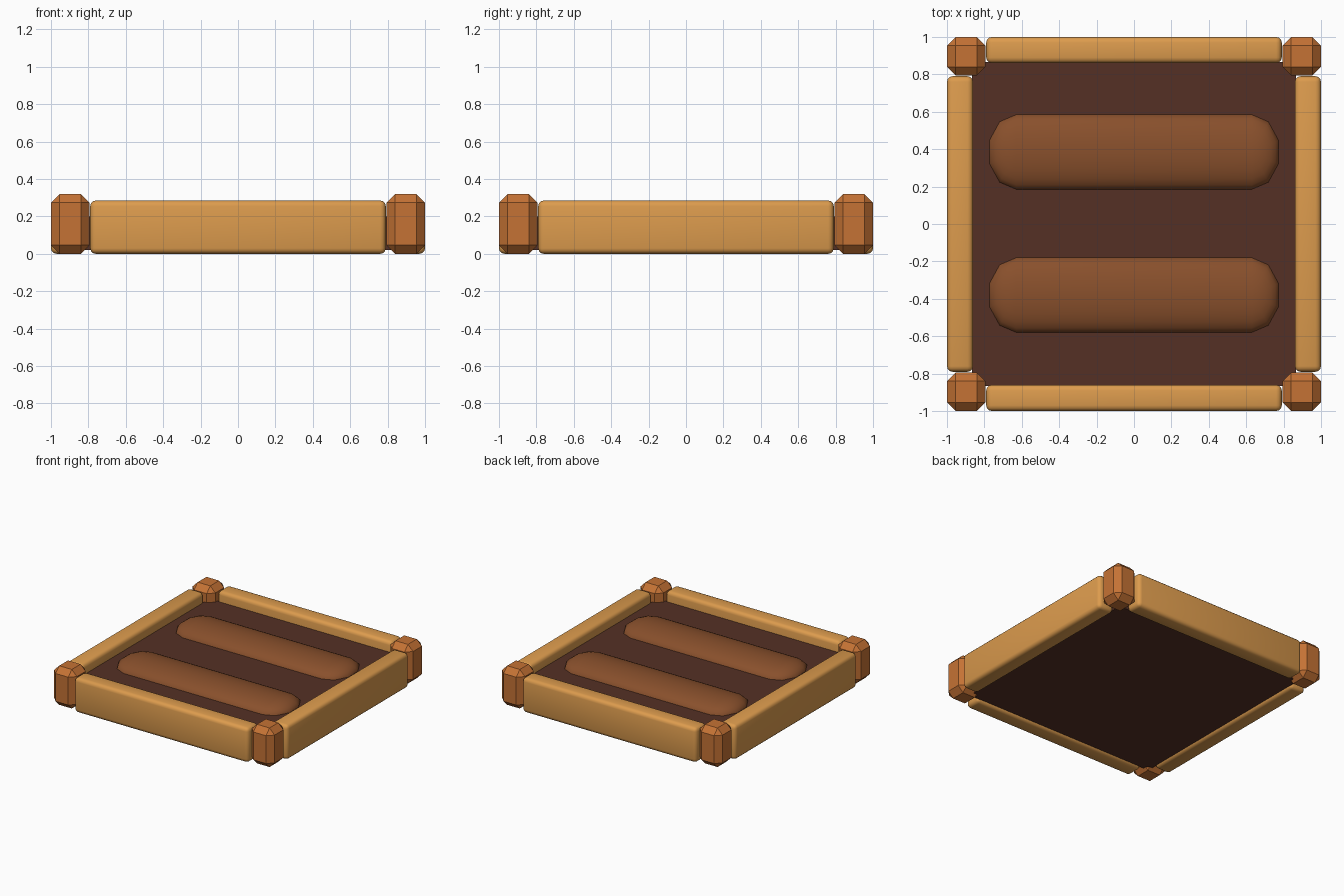
import bpy, bmesh
from math import cos, sin, pi, radians

if "Cube" in bpy.data.objects:
    bpy.data.objects.remove(bpy.data.objects["Cube"])


def material(name, rgb):
    m = bpy.data.materials.new(name)
    m.diffuse_color = (*rgb, 1)
    m.use_nodes = True
    m.node_tree.nodes["Principled BSDF"].inputs["Base Color"].default_value = m.diffuse_color
    return m


PLANK = material("plank_wood", (0.72, 0.33, 0.075))
POST = material("post_wood", (0.56, 0.17, 0.035))
SOIL = material("dark_soil", (0.09, 0.03, 0.018))
MOUND = material("loose_soil", (0.25, 0.08, 0.025))


def finish(name, bm, mat, smooth=True):
    bmesh.ops.recalc_face_normals(bm, faces=bm.faces[:])
    me = bpy.data.meshes.new(name)
    bm.to_mesh(me)
    bm.free()
    ob = bpy.data.objects.new(name, me)
    bpy.context.collection.objects.link(ob)
    me.materials.append(mat)
    if smooth:
        bpy.ops.object.select_all(action='DESELECT')
        ob.select_set(True)
        bpy.context.view_layer.objects.active = ob
        bpy.ops.object.shade_smooth_by_angle(angle=radians(35))
    return ob


def box(name, lo, hi, mat, bevel=0, segments=1, smooth=True):
    bm = bmesh.new()
    bmesh.ops.create_cube(bm, size=1)
    for v in bm.verts:
        v.co = [(a + b) / 2 + c * (b - a) for a, b, c in zip(lo, hi, v.co)]
    if bevel:
        bmesh.ops.bevel(bm, geom=bm.edges[:], offset=bevel, segments=segments,
                        profile=0.5, affect='EDGES')
    return finish(name, bm, mat, smooth)


def mound(name, y, base, height):
    # low dome over a stadium outline with five-sided ends
    bm = bmesh.new()
    rings = []
    for j in range(6):
        t = j / 6 * pi / 2
        k = cos(t)
        ring = []
        for side in (1, -1):
            for i in range(6):
                a = -pi / 2 + i * pi / 5
                ring.append(bm.verts.new((side * (0.63 + 0.153 * k * cos(a)),
                                          y + side * 0.203 * k * sin(a),
                                          base + height * sin(t))))
        rings.append(ring)
    for r, s in zip(rings, rings[1:]):
        for i in range(12):
            n = (i + 1) % 12
            bm.faces.new((r[i], r[n], s[n], s[i]))
    # close the crown along its ridge
    ends = [bm.verts.new((x, y, base + height)) for x in (0.63, -0.63)]
    top = rings[-1]
    for e, o in ((ends[0], 0), (ends[1], 6)):
        for i in range(5):
            bm.faces.new((top[o + i], top[o + i + 1], e))
    bm.faces.new((top[5], top[6], ends[1], ends[0]))
    bm.faces.new((top[11], top[0], ends[0], ends[1]))
    return finish(name, bm, MOUND)


# side planks
for s, fb, lr in ((-1, "front", "left"), (1, "back", "right")):
    a, b = sorted((s * 0.86, s * 1.0))
    box(fb + "_plank", (-0.79, a, 0), (0.79, b, 0.285), PLANK, 0.03, 3)
    box(lr + "_plank", (a, -0.79, 0), (b, 0.79, 0.285), PLANK, 0.03, 3)

# chunky chamfered corner posts
for sx in (-1, 1):
    for sy in (-1, 1):
        cx, cy = sx * 0.897, sy * 0.897
        box(("front" if sy < 0 else "back") + ("_left" if sx < 0 else "_right") + "_post",
            (cx - 0.103, cy - 0.103, 0), (cx + 0.103, cy + 0.103, 0.32),
            POST, 0.046, 1, False)

# soil bed and planting mounds
box("soil_bed", (-0.865, -0.865, 0.02), (0.865, 0.865, 0.2), SOIL, smooth=False)
for label, y in (("front", -0.38), ("back", 0.385)):
    mound(label + "_soil_mound", y, 0.19, 0.08)
